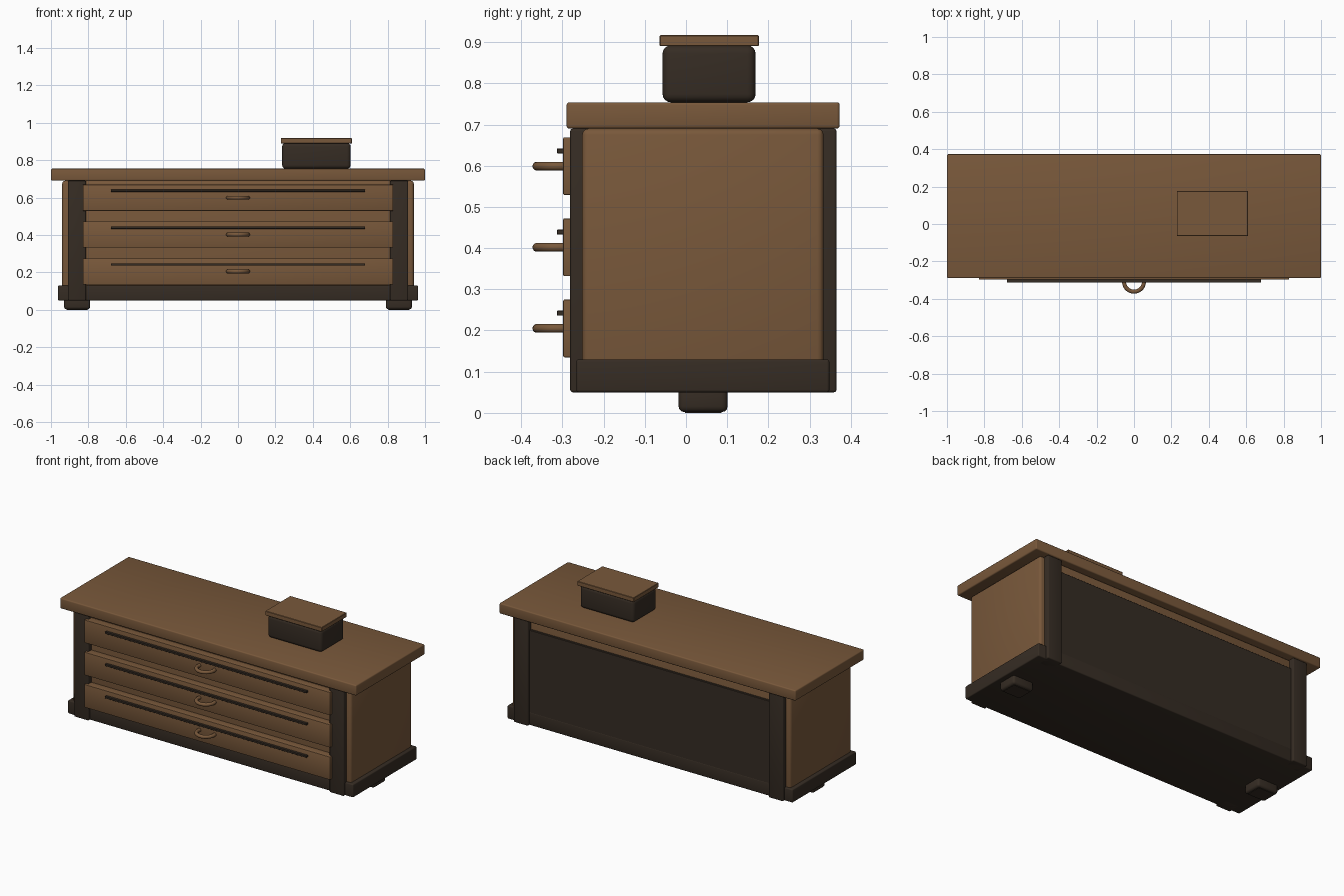
import bpy, math

if "Cube" in bpy.data.objects:
    bpy.data.objects.remove(bpy.data.objects["Cube"])


def material(name, col):
    m = bpy.data.materials.new(name)
    m.diffuse_color = (*col, 1)
    m.use_nodes = True
    m.node_tree.nodes["Principled BSDF"].inputs["Base Color"].default_value = m.diffuse_color
    return m


BROWN = material("warm_brown_wood", (0.19, 0.098, 0.043))
DARK = material("dark_brown_wood", (0.036, 0.025, 0.017))


def finish(ob, name, mat):
    ob.name = name
    ob.data.materials.append(mat)
    bpy.ops.object.shade_smooth_by_angle(angle=math.radians(35))
    return ob


def box(name, x, y, z, mat, bevel=0.004, segs=3):
    """Bevelled box from (min, max) ranges."""
    r = (x, y, z)
    bpy.ops.mesh.primitive_cube_add(size=1, location=[(a + b) / 2 for a, b in r])
    ob = bpy.context.object
    ob.scale = [b - a for a, b in r]
    bpy.ops.object.transform_apply(location=False, rotation=False, scale=True)
    if bevel:
        m = ob.modifiers.new("rounded_edges", 'BEVEL')
        m.width, m.segments = bevel, segs
        bpy.ops.object.modifier_apply(modifier=m.name)
    return finish(ob, name, mat)


# Main cabinet: carcass, plinth, top and back panel
box("carcass", (-0.94, 0.94), (-0.252, 0.334), (0.09, 0.69), BROWN, 0.015)
box("plinth", (-0.963, 0.963), (-0.266, 0.348), (0.05, 0.13), DARK, 0.006)
box("top_slab", (-1, 1), (-0.29, 0.373), (0.69, 0.754), BROWN, 0.007)
box("back_panel", (-0.83, 0.83), (0.30, 0.347), (0.11, 0.63), DARK, 0.002, 1)

# Corner posts and feet, mirrored left and right
for side, s in (("left", -1), ("right", 1)):
    px = tuple(sorted((s * 0.813, s * 0.91)))
    box(side + "_front_post", px, (-0.281, -0.20), (0.05, 0.69), DARK, 0.006)
    box(side + "_back_post", px, (0.284, 0.365), (0.05, 0.69), DARK, 0.006)
    fx = tuple(sorted((s * 0.79, s * 0.93)))
    box(side + "_foot", fx, (-0.018, 0.101), (0.002, 0.065), DARK, 0.014)
    box(side + "_foot_pad", tuple(sorted((s * 0.805, s * 0.915))),
        (-0.003, 0.086), (0, 0.01), DARK, 0)

# Drawers, each with a dark inlay strip and a ring pull
for i in range(3):
    z = 0.205 + 0.197 * i
    n = "drawer_%d" % (i + 1)
    box(n + "_front", (-0.83, 0.83), (-0.298, -0.24), (z - 0.07, z + 0.07), BROWN, 0.003, 2)
    box(n + "_strip", (-0.68, 0.68), (-0.313, -0.292), (z + 0.031, z + 0.043), DARK, 0.001, 1)
    bpy.ops.mesh.primitive_torus_add(major_radius=0.053, minor_radius=0.0107,
                                     major_segments=40, minor_segments=14,
                                     location=(0, -0.309, z))
    finish(bpy.context.object, n + "_ring_pull", BROWN)

# Small keepsake box standing on the top
box("small_box_body", (0.236, 0.602), (-0.057, 0.169), (0.754, 0.892), DARK, 0.02, 4)
box("small_box_lid", (0.229, 0.61), (-0.064, 0.177), (0.89, 0.917), BROWN, 0.002, 1)
